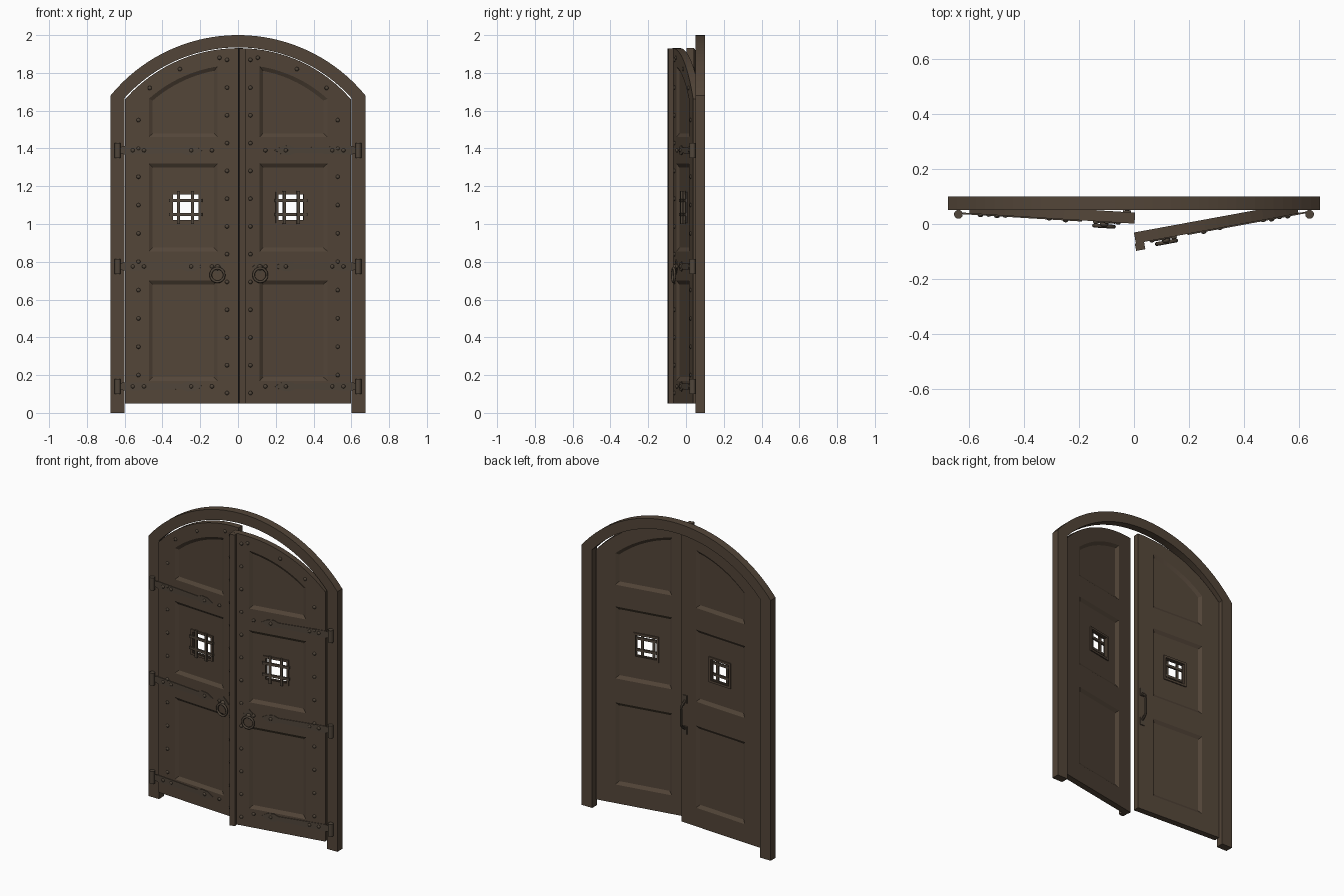
import bpy, bmesh, math
from mathutils import Matrix, Vector

if "Cube" in bpy.data.objects:
    bpy.data.objects.remove(bpy.data.objects["Cube"])

WOOD = bpy.data.materials.new("dark_brown_wood")
WOOD.diffuse_color = (0.086, 0.060, 0.040, 1)
WOOD.use_nodes = True
WOOD.node_tree.nodes["Principled BSDF"].inputs["Base Color"].default_value = WOOD.diffuse_color
IRON = bpy.data.materials.new("dark_iron")
IRON.diffuse_color = (0.080, 0.060, 0.042, 1)
IRON.use_nodes = True
IRON.node_tree.nodes["Principled BSDF"].inputs["Base Color"].default_value = IRON.diffuse_color
CZ = 1.128                      # shared centre height of all arches


def finish(name, bm, mat, M=None, smooth=False):
    if M is not None:
        bm.transform(M)
    bmesh.ops.recalc_face_normals(bm, faces=bm.faces)
    me = bpy.data.meshes.new(name)
    bm.to_mesh(me)
    bm.free()
    me.materials.append(mat)
    if smooth:
        for p in me.polygons:
            p.use_smooth = True
    ob = bpy.data.objects.new(name, me)
    bpy.context.collection.objects.link(ob)
    return ob


def loft(bm, a, ya, b, yb):
    """Closed solid between outline a at depth ya and outline b at depth yb."""
    va = [bm.verts.new((x, ya, z)) for x, z in a]
    vb = [bm.verts.new((x, yb, z)) for x, z in b]
    n = len(va)
    bm.faces.new(va)
    bm.faces.new(vb[::-1])
    for i in range(n):
        bm.faces.new((va[i], vb[i], vb[(i + 1) % n], va[(i + 1) % n]))


def box(bm, x0, x1, y0, y1, z0, z1):
    r = [(x0, z0), (x1, z0), (x1, z1), (x0, z1)]
    loft(bm, r, y0, r, y1)


def arc(R, x0, x1, n=24):
    xs = [x0 + (x1 - x0) * i / n for i in range(n + 1)]
    return [(x, CZ + math.sqrt(R * R - x * x)) for x in xs]


def panel(u0, u1, z0, z1=None, R=None, d=0.0):
    """Outline in leaf coordinates (u from the hinge), inset by d."""
    u0, u1, z0 = u0 + d, u1 - d, z0 + d
    if R is None:
        return [(u0, z0), (u1, z0), (u1, z1 - d), (u0, z1 - d)]
    top = [(x + 0.6, z) for x, z in arc(R - d, u1 - 0.6, u0 - 0.6, 14)]
    return [(u0, z0), (u1, z0)] + top


def tube(bm, pts, r, closed=False, seg=8):
    """Round tube along points."""
    rings = []
    n = len(pts)
    for i, p in enumerate(pts):
        a = pts[(i - 1) % n] if closed or i else p
        b = pts[(i + 1) % n] if closed or i < n - 1 else p
        q = (b - a).to_track_quat('Z', 'Y').to_matrix()
        rings.append([bm.verts.new(p + q @ Vector((r * math.cos(t), r * math.sin(t), 0)))
                      for t in (2 * math.pi * k / seg for k in range(seg))])
    for i in range(n if closed else n - 1):
        A, B = rings[i], rings[(i + 1) % n]
        for k in range(seg):
            bm.faces.new((A[k], A[(k + 1) % seg], B[(k + 1) % seg], B[k]))
    if not closed:
        bm.faces.new(rings[0])
        bm.faces.new(rings[-1])


def stud(bm, u, z, y=0.0, r=0.011):
    M = Matrix.Translation((u, y, z)) @ Matrix.Diagonal((1, 0.7, 1, 1)) @ Matrix.Rotation(math.pi / 2, 4, 'X')
    bmesh.ops.create_uvsphere(bm, u_segments=10, v_segments=6, radius=r, matrix=M)


# Arched frame
bm = bmesh.new()
outline = [(-0.675, 0)] + arc(0.872, -0.675, 0.675, 40) + [(0.675, 0), (0.60, 0)] \
    + arc(0.807, 0.60, -0.60, 40) + [(-0.60, 0)]
loft(bm, outline, 0.05, outline, 0.10)
finish("arched_frame", bm, WOOD)

PANELS = [dict(u0=0.125, u1=0.49, z0=0.17, z1=0.70),
          dict(u0=0.125, u1=0.49, z0=0.855, z1=1.32),
          dict(u0=0.125, u1=0.49, z0=1.46, R=0.715)]
HINGES = (0.14, 0.775, 1.39)
WU, WZ, WH = 0.32, 1.088, 0.072      # window centre and half size


def leaf(side, angle, mirror):
    M = Matrix.Translation((-0.597, 0.038, 0)) @ Matrix.Rotation(math.radians(-angle), 4, 'Z')
    S = Matrix.Diagonal((-1, 1, 1, 1)) if mirror else Matrix.Identity(4)
    M = S @ M

    # Leaf slab, with sunk panels on both faces and a window cut through
    bm = bmesh.new()
    o = panel(0, 0.6, 0.05, R=0.803)
    loft(bm, o, 0, o, 0.04)
    door = finish(side + "_door_leaf", bm, WOOD, M)
    cutters = []
    for p in PANELS:
        for y0, k in ((0.0, 1), (0.04, -1)):
            bm = bmesh.new()
            loft(bm, panel(d=-0.02, **p), y0 - k * 0.013, panel(d=0.02, **p), y0 + k * 0.013)
            cutters.append(finish("cutter", bm, WOOD, M))
    bm = bmesh.new()
    box(bm, WU - WH, WU + WH, -0.1, 0.1, WZ - WH, WZ + WH)
    cutters.append(finish("cutter", bm, WOOD, M))
    for c in cutters:
        c.hide_render = True
        m = door.modifiers.new("cut", 'BOOLEAN')
        m.operation, m.solver, m.object = 'DIFFERENCE', 'EXACT', c
    dg = bpy.context.evaluated_depsgraph_get()
    me = bpy.data.meshes.new_from_object(door.evaluated_get(dg))
    door.modifiers.clear()
    door.data = me
    for c in cutters:
        bpy.data.objects.remove(c)

    # Window surround and iron grille
    bm = bmesh.new()
    for y0, y1 in ((0.006, 0.014), (0.026, 0.034)):
        for k in (-1, 1):
            a, b = sorted((k * (WH - 0.004), k * (WH + 0.010)))
            box(bm, WU + a, WU + b, y0, y1, WZ - WH - 0.010, WZ + WH + 0.010)
            box(bm, WU - WH - 0.010, WU + WH + 0.010, y0, y1, WZ + a, WZ + b)
    finish(side + "_window_surround", bm, WOOD, M)
    bm = bmesh.new()
    for k in (-0.037, 0.037):
        box(bm, WU + k - 0.008, WU + k + 0.008, -0.003, 0.008, WZ - 0.088, WZ + 0.088)
        box(bm, WU - 0.088, WU + 0.088, -0.001, 0.010, WZ + k - 0.008, WZ + k + 0.008)
    finish(side + "_window_grille", bm, IRON, M)

    # Studs along stiles and arch
    bm = bmesh.new()
    for i in range(13):
        stud(bm, 0.54, 0.105 + 0.147 * i)
    for i in range(10):
        stud(bm, 0.07, 0.20 + 0.15 * i)
    for u, z in ((0.13, 1.72), (0.29, 1.82), (0.50, 1.88)):
        stud(bm, u, z)
    for z in HINGES:
        for u in (0.04, 0.10, 0.35, 0.46):
            stud(bm, u, z, -0.003)
    finish(side + "_door_studs", bm, IRON, M, True)

    # Strap hinges with knuckles on the frame
    half = [(-0.04, 0.016), (0.0, 0.022), (0.30, 0.014), (0.33, 0.026), (0.37, 0.022)]
    for n, z in enumerate(HINGES):
        bm = bmesh.new()
        o = [(u, z - h) for u, h in half] + [(0.41, z)] + [(u, z + h) for u, h in half[::-1]]
        loft(bm, o, -0.004, o, 0.002)
        finish(f"{side}_strap_hinge_{n}", bm, IRON, M)
        bm = bmesh.new()
        bmesh.ops.create_cone(bm, cap_ends=True, segments=14, radius1=0.016, radius2=0.016, depth=0.08,
                              matrix=Matrix.Translation((-0.637, 0.035, z)))
        finish(f"{side}_hinge_knuckle_{n}", bm, IRON, S)

    # Ring pull with diamond plate
    bm = bmesh.new()
    ring = [Vector((0.49 + 0.036 * math.cos(t), -0.016, 0.73 + 0.036 * math.sin(t)))
            for t in (2 * math.pi * k / 24 for k in range(24))]
    tube(bm, ring, 0.007, True)
    stud(bm, 0.49, 0.77, -0.008, 0.016)
    finish(side + "_ring_pull", bm, IRON, M, True)
    bm = bmesh.new()
    o = [(0.45, 0.772), (0.49, 0.732), (0.53, 0.772), (0.49, 0.812)]
    loft(bm, o, -0.005, o, 0.002)
    finish(side + "_ring_plate", bm, IRON, M)
    return M


ML = leaf("left", 3.5, False)
MR = leaf("right", 10.4, True)

# Cover strip on the meeting edge of the right leaf
bm = bmesh.new()
box(bm, 0.570, 0.604, -0.027, 0.0, 0.05, 1.93)
finish("meeting_strip", bm, WOOD, MR)

# Bowed pull handle on the back of the left leaf
bm = bmesh.new()
path = [Vector((0.57, 0.042 + 0.036 * min(1, 2.2 * math.sin(math.pi * i / 16)), 0.66 + 0.18 * i / 16))
        for i in range(17)]
tube(bm, path, 0.008)
for z in (0.65, 0.85):
    box(bm, 0.555, 0.585, 0.039, 0.046, z - 0.025, z + 0.025)
finish("back_handle", bm, IRON, ML)
